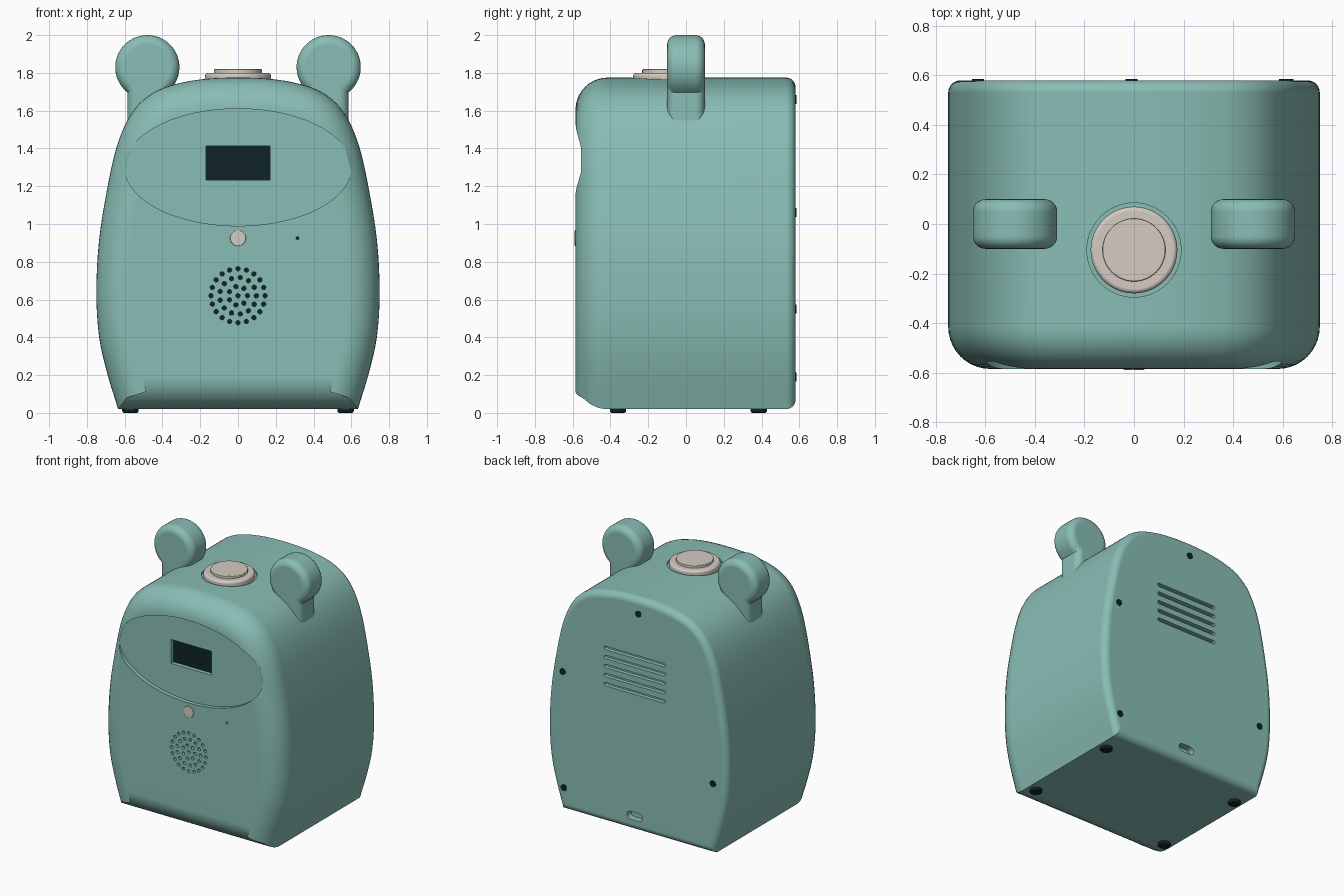
import bpy, bmesh
from math import sin, cos, pi, radians
from mathutils import Vector

old = bpy.data.objects.get("Cube")
if old:
    bpy.data.objects.remove(old, do_unlink=True)


def material(name, rgb):
    m = bpy.data.materials.new(name)
    m.use_nodes = True
    m.diffuse_color = (*rgb, 1)
    bsdf = m.node_tree.nodes["Principled BSDF"]
    bsdf.inputs["Base Color"].default_value = (*rgb, 1)
    bsdf.inputs["Roughness"].default_value = 0.6
    return m


TEAL = material("sage teal", (0.25, 0.51, 0.46))
BEIGE = material("warm beige", (0.66, 0.60, 0.54))
DARK = material("near black", (0.005, 0.017, 0.019))


# Outlines, all counter-clockwise lists of 2D points
def ellipse(cx, cy, rx, ry=None, n=32):
    ry = ry or rx
    return [Vector((cx + rx * cos(2 * pi * i / n), cy + ry * sin(2 * pi * i / n))) for i in range(n)]


def rect(cx, cy, hw, hh):
    return [Vector((cx + sx * hw, cy + sy * hh)) for sx, sy in ((-1, -1), (1, -1), (1, 1), (-1, 1))]


def slot(cx, cy, hw, r, n=8):
    right = [Vector((cx + hw - r + r * sin(pi * i / n), cy - r * cos(pi * i / n))) for i in range(n + 1)]
    left = [Vector((2 * cx, 2 * cy)) - p for p in right]
    return right + left


def catmull(pts, steps):
    out = []
    for a, b, c, d in zip(pts, pts[1:], pts[2:], pts[3:]):
        for i in range(steps):
            t = i / steps
            out.append(0.5 * (2 * b + (c - a) * t + (2 * a - 5 * b + 4 * c - d) * t * t
                              + (3 * b - a - 3 * c + d) * t ** 3))
    return out


def inset(outline, d):
    res = []
    for i, p in enumerate(outline):
        e1 = (p - outline[i - 1]).normalized()
        e2 = (outline[(i + 1) % len(outline)] - p).normalized()
        n1, n2 = Vector((-e1.y, e1.x)), Vector((-e2.y, e2.x))
        res.append(p + (n1 + n2) * (d / (1 + n1.dot(n2))))
    return res


def rounded(lo, hi, r_lo, r_hi, n=8):
    """Sections (depth, inset) of a block with quarter-round rims."""
    a = [(lo + r_lo * (1 - sin(pi / 2 * i / n)), r_lo * (1 - cos(pi / 2 * i / n))) for i in range(n, -1, -1)]
    b = [(hi - r_hi * (1 - sin(pi / 2 * i / n)), r_hi * (1 - cos(pi / 2 * i / n))) for i in range(n + 1)]
    return a + b


def loft(name, mat, outlines, sections, upright=False):
    """Stack inset copies of each outline along y (or along z if upright)."""
    bm = bmesh.new()
    for outline in outlines:
        rings = []
        for depth, d in sections:
            pts = inset(outline, d) if d else outline
            rings.append([bm.verts.new((p.x, p.y, depth) if upright else (p.x, depth, p.y)) for p in pts])
        for r1, r2 in zip(rings, rings[1:]):
            for i in range(len(r1)):
                bm.faces.new((r1[i - 1], r1[i], r2[i], r2[i - 1]))
        bm.faces.new(rings[0])
        bm.faces.new(rings[-1])
    bmesh.ops.recalc_face_normals(bm, faces=bm.faces[:])
    mesh = bpy.data.meshes.new(name)
    bm.to_mesh(mesh)
    bm.free()
    ob = bpy.data.objects.new(name, mesh)
    bpy.context.collection.objects.link(ob)
    mesh.materials.append(mat)
    return ob


def finish(ob):
    bpy.ops.object.select_all(action="DESELECT")
    ob.select_set(True)
    bpy.context.view_layer.objects.active = ob
    bpy.ops.object.shade_smooth_by_angle(angle=radians(30))
    mod = ob.modifiers.new("weighted normals", "WEIGHTED_NORMAL")
    mod.keep_sharp = True
    return ob


def cut(ob, cutters):
    for c in cutters:
        mod = ob.modifiers.new("cut", "BOOLEAN")
        mod.operation, mod.solver, mod.object = "DIFFERENCE", "EXACT", c
    bpy.context.view_layer.update()
    deps = bpy.context.evaluated_depsgraph_get()
    mesh = bpy.data.meshes.new_from_object(ob.evaluated_get(deps))
    ob.modifiers.clear()
    ob.data = mesh
    for c in cutters:
        bpy.data.objects.remove(c, do_unlink=True)


FRONT, BACK = -0.585, 0.58

# Body: egg-like front outline with a wide front rim and a tight back rim
half = [(0.60, -0.12), (0.635, 0.02), (0.69, 0.2), (0.735, 0.4), (0.75, 0.64), (0.735, 0.92), (0.69, 1.2),
        (0.645, 1.4), (0.59, 1.54), (0.52, 1.64), (0.42, 1.71), (0.29, 1.75), (0.15, 1.77), (0, 1.775), (-0.15, 1.77)]
side = catmull([Vector(p) for p in half], 4)
outline = side + [Vector((0, 1.775))] + [Vector((-p.x, p.y)) for p in reversed(side)]
body = loft("body", TEAL, [outline], rounded(FRONT, BACK, 0.17, 0.05, 10))

# Speaker hole pattern
holes = [ellipse(0, 0.62, 0.012, n=12)]
for radius, count in ((0.05, 7), (0.097, 13), (0.143, 20)):
    for k in range(count):
        a = 2 * pi * k / count
        holes.append(ellipse(radius * cos(a), 0.62 + radius * sin(a), 0.012, n=12))
holes.append(ellipse(0.315, 0.925, 0.008, n=12))

# Recesses: oval face, screen window, holes, back vents, port, top button seat
vents = [slot(0.02, 1.06 + 0.068 * k, 0.255, 0.013) for k in range(5)]
cut(body, [
    loft("face_cutter", TEAL, [ellipse(0, 1.3, 0.6, 0.31, 96)], [(-0.7, 0), (-0.555, 0)]),
    loft("screen_cutter", TEAL, [rect(0, 1.322, 0.17, 0.09)], [(-0.7, 0), (-0.51, 0)]),
    loft("hole_cutter", TEAL, holes, [(-0.7, 0), (-0.54, 0)]),
    loft("vent_cutter", TEAL, vents, [(BACK - 0.03, 0), (0.7, 0)]),
    loft("port_cutter", TEAL, [slot(0.02, 0.13, 0.065, 0.03)], [(BACK - 0.05, 0), (0.7, 0)]),
    loft("seat_cutter", TEAL, [ellipse(0, -0.105, 0.19, n=64)], [(1.755, 0), (1.9, 0)], True),
])
finish(body)

# Dark backing behind the window and the small holes
loft("screen", DARK, [rect(0, 1.322, 0.18, 0.1)], [(-0.525, 0), (-0.505, 0)])
loft("speaker_backing", DARK, [ellipse(0, 0.62, 0.165)], [(-0.553, 0), (-0.545, 0)])
loft("microphone_backing", DARK, [ellipse(0.315, 0.925, 0.015)], [(-0.575, 0), (-0.57, 0)])

# Keyhole-shaped ears
for name, x in (("left_ear", 0.48), ("right_ear", -0.48)):
    arc = [radians(-52 + 284 * i / 40) for i in range(41)]
    key = [Vector((x + 0.17 * cos(a), 1.83 + 0.17 * sin(a))) for a in arc]
    key += [Vector((x - 0.105, 1.48)), Vector((x + 0.105, 1.48))]
    finish(loft(name, TEAL, [key], rounded(-0.1, 0.1, 0.05, 0.05, 6)))

# Buttons
finish(loft("top_button_ring", BEIGE, [ellipse(0, -0.105, 0.175, n=64)], rounded(1.74, 1.80, 0.002, 0.018, 5), True))
finish(loft("top_button", BEIGE, [ellipse(0, -0.105, 0.127, n=64)], rounded(1.78, 1.82, 0.002, 0.006, 3), True))
finish(loft("front_button", BEIGE, [ellipse(0, 0.925, 0.042)], rounded(FRONT - 0.004, -0.57, 0.003, 0.001, 3)))

# Back screws and feet
screws = [ellipse(x, z, 0.024, n=20) for x, z in ((-0.01, 1.66), (0.62, 1.06), (0.61, 0.19), (-0.63, 0.55))]
finish(loft("back_screws", DARK, screws, [(BACK - 0.04, 0), (BACK + 0.005, 0)]))
feet = [ellipse(sx * 0.57, y, 0.043, n=24) for sx in (-1, 1) for y in (-0.36, 0.385)]
finish(loft("feet", DARK, feet, rounded(0, 0.03, 0.01, 0.001, 3), True))
